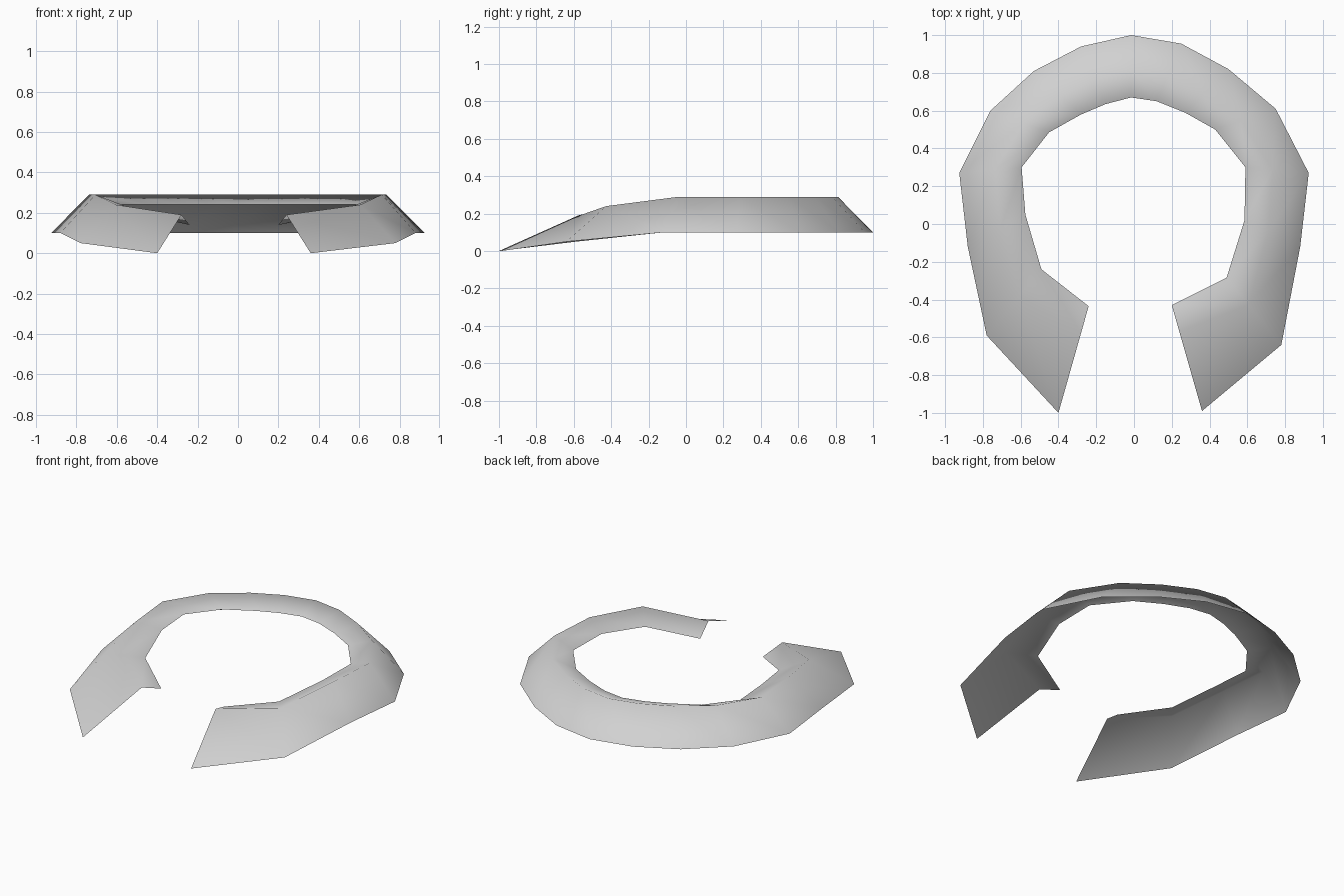
import bpy
from mathutils import Vector

if "Cube" in bpy.data.objects:
    bpy.data.objects.remove(bpy.data.objects["Cube"])

# Plan outlines of the open collar, running from the left tip round the back to the right tip
outer_xy = [(-0.40, -1.0), (-0.78, -0.59), (-0.88, -0.12), (-0.925, 0.27), (-0.76, 0.60),
            (-0.53, 0.81), (-0.28, 0.94), (-0.015, 1.0), (0.25, 0.955), (0.50, 0.82),
            (0.75, 0.61), (0.925, 0.27), (0.88, -0.12), (0.78, -0.64), (0.36, -0.99)]
inner_xy = [(-0.24, -0.435), (-0.49, -0.24), (-0.575, 0.05), (-0.595, 0.30), (-0.45, 0.485),
            (-0.28, 0.58), (-0.15, 0.635), (-0.015, 0.67), (0.12, 0.65), (0.27, 0.59),
            (0.43, 0.50), (0.59, 0.30), (0.585, 0.02), (0.49, -0.285), (0.20, -0.43)]
COUNT = len(outer_xy)


def section(i):
    """Heights of outer edge, fold and inner edge, and the fold position across the band."""
    from_tip = min(i, COUNT - 1 - i)
    if from_tip == 0:
        return 0.0, 0.19, 0.14, 0.75
    if from_tip == 1:
        return 0.05, 0.24, 0.195, 0.60
    return 0.10, 0.29, 0.24, 0.57


# Collar band: outer slope, fold line and inner slope
verts, faces = [], []
for i, (o, n) in enumerate(zip(outer_xy, inner_xy)):
    z_out, z_fold, z_in, t = section(i)
    fold = Vector(o).lerp(Vector(n), t)
    verts += [(*o, z_out), (fold.x, fold.y, z_fold), (*n, z_in)]
for i in range(COUNT - 1):
    for k in range(2):
        a, b = 3 * i + k, 3 * (i + 1) + k
        faces.append((a, a + 1, b + 1, b))

mesh = bpy.data.meshes.new("collar")
mesh.from_pydata(verts, [], faces)
mesh.update()
mesh.polygons.foreach_set("use_smooth", [True] * len(mesh.polygons))

# Single light grey cloth colour
grey = bpy.data.materials.new("light_grey")
grey.diffuse_color = (0.64, 0.64, 0.64, 1.0)
grey.use_nodes = True
grey.node_tree.nodes["Principled BSDF"].inputs["Base Color"].default_value = grey.diffuse_color
mesh.materials.append(grey)

collar = bpy.data.objects.new("collar", mesh)
bpy.context.collection.objects.link(collar)
